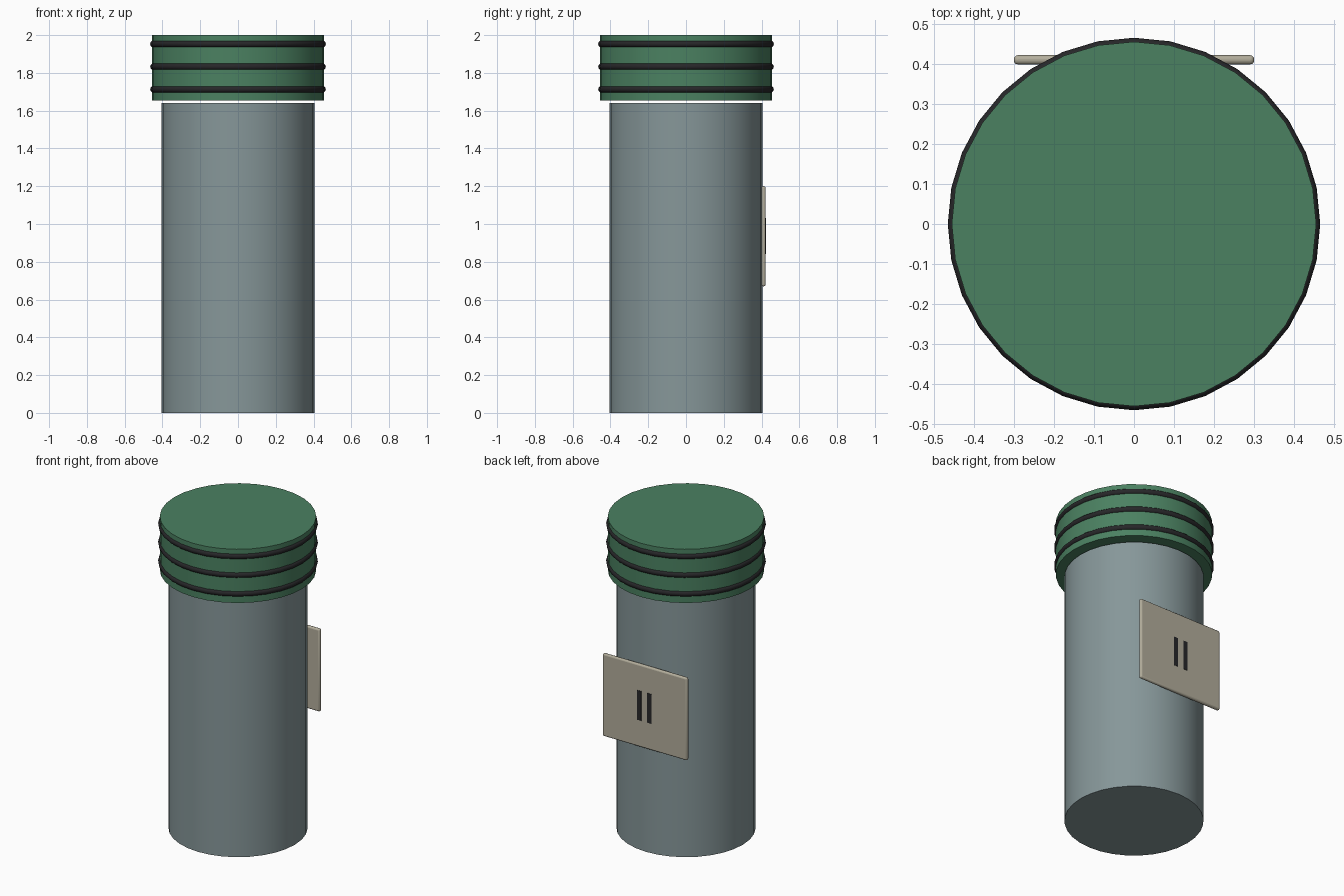
import bpy
import math

if "Cube" in bpy.data.objects:
    bpy.data.objects.remove(bpy.data.objects["Cube"])


def material(name, rgb):
    m = bpy.data.materials.new(name)
    m.diffuse_color = (*rgb, 1)
    m.use_nodes = True
    m.node_tree.nodes["Principled BSDF"].inputs["Base Color"].default_value = m.diffuse_color
    return m


STEEL = material("grey_steel", (0.24, 0.31, 0.32))
GREEN = material("green_cap", (0.07, 0.22, 0.12))
BLACK = material("black_rubber", (0.02, 0.02, 0.022))
BEIGE = material("beige_plate", (0.45, 0.42, 0.33))


def finish(name, mat, smooth=True):
    o = bpy.context.object
    o.name = name
    o.data.materials.append(mat)
    if smooth:
        bpy.ops.object.shade_smooth_by_angle(angle=math.radians(35))
    return o


def cylinder(name, r, z0, z1, mat):
    bpy.ops.mesh.primitive_cylinder_add(
        vertices=32, radius=r, depth=z1 - z0, location=(0, 0, (z0 + z1) / 2))
    return finish(name, mat)


def box(name, size, loc, mat):
    bpy.ops.mesh.primitive_cube_add(size=1, location=loc)
    bpy.context.object.scale = size
    bpy.ops.object.transform_apply(location=False, rotation=False, scale=True)
    return finish(name, mat, smooth=False)


# Canister body and the cap floating just above it
cylinder("body", 0.405, 0, 1.64, STEEL)
cylinder("cap", 0.455, 1.655, 2.0, GREEN)

# Three grip rings around the cap
for i, z in enumerate((1.713, 1.833, 1.953)):
    bpy.ops.mesh.primitive_torus_add(
        major_segments=32, minor_segments=12, major_radius=0.447,
        minor_radius=0.018, location=(0, 0, z))
    finish(f"cap_ring_{i + 1}", BLACK)

# Rear plate with rounded edges
plate = box("rear_plate", (0.6, 0.023, 0.53), (0, 0.41, 0.935), BEIGE)
bev = plate.modifiers.new("round_edges", "BEVEL")
bev.width = 0.01
bev.segments = 3
bpy.ops.object.shade_smooth_by_angle(angle=math.radians(35))

# Two dark slots on the plate
for side, x in (("left", 0.036), ("right", -0.036)):
    box(f"plate_slot_{side}", (0.03, 0.012, 0.19), (x, 0.418, 0.937), BLACK)
